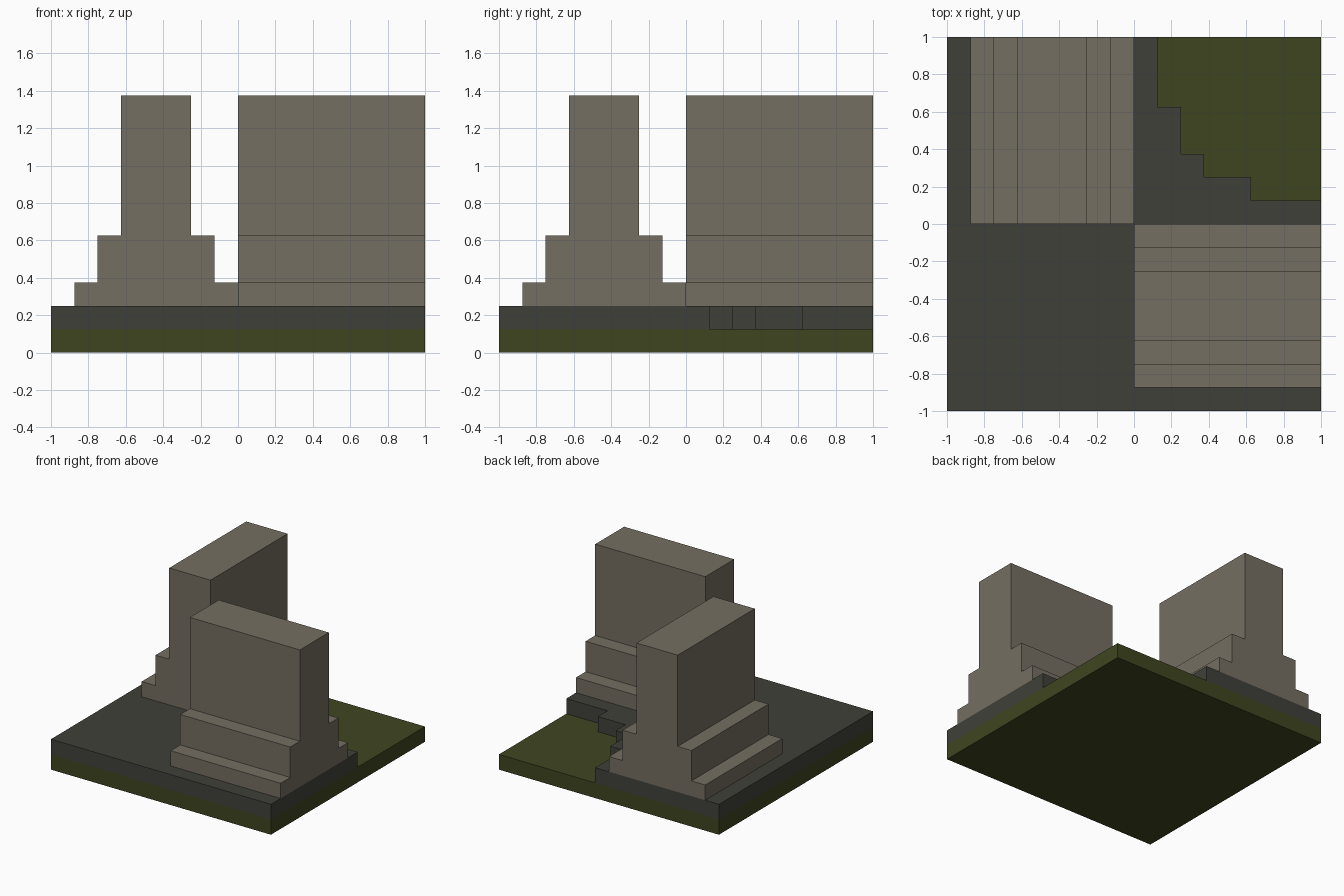
import bpy
import bmesh
from mathutils import Vector

cube = bpy.data.objects.get("Cube")
if cube:
    bpy.data.objects.remove(cube, do_unlink=True)


def material(name, rgb):
    mat = bpy.data.materials.new(name)
    mat.use_nodes = True
    mat.diffuse_color = (*rgb, 1)
    mat.node_tree.nodes["Principled BSDF"].inputs["Base Color"].default_value = (*rgb, 1)
    return mat


def prism(name, points, extrusion, mat):
    """Extrude a flat outline along a vector into a closed solid."""
    bm = bmesh.new()
    face = bm.faces.new([bm.verts.new(p) for p in points])
    result = bmesh.ops.extrude_face_region(bm, geom=[face], use_keep_orig=True)
    verts = [g for g in result["geom"] if isinstance(g, bmesh.types.BMVert)]
    bmesh.ops.translate(bm, verts=verts, vec=Vector(extrusion))
    bmesh.ops.recalc_face_normals(bm, faces=bm.faces)
    mesh = bpy.data.meshes.new(name)
    bm.to_mesh(mesh)
    bm.free()
    mesh.materials.append(mat)
    obj = bpy.data.objects.new(name, mesh)
    bpy.context.collection.objects.link(obj)
    return obj


stone = material("warm_grey_stone", (0.178, 0.156, 0.122))
paving = material("dark_grey_paving", (0.051, 0.051, 0.042))
grass = material("olive_grass", (0.051, 0.060, 0.0152))

# Square grass slab
square = [(-1, -1, 0), (1, -1, 0), (1, 1, 0), (-1, 1, 0)]
prism("grass_base", square, (0, 0, 0.125), grass)

# Paving layer with a stepped cut-out in the back left corner
outline = [(-1, -1), (1, -1), (1, 0.125), (0.625, 0.125), (0.625, 0.25),
           (0.375, 0.25), (0.375, 0.375), (0.25, 0.375), (0.25, 0.625),
           (0.125, 0.625), (0.125, 1), (-1, 1)]
prism("paving", [(x, y, 0.125) for x, y in outline], (0, 0, 0.125), paving)

# Symmetrical stepped wall section: half width and height, from foot to top
centre = -0.4375
half = [(0.4375, 0.25), (0.4375, 0.375), (0.3125, 0.375),
        (0.3125, 0.625), (0.1875, 0.625), (0.1875, 1.375)]
section = ([(centre + w, z) for w, z in half]
           + [(centre - w, z) for w, z in reversed(half)])

# Two walls at right angles
prism("back_right_wall", [(s, 0, z) for s, z in section], (0, 1, 0), stone)
prism("front_left_wall", [(0, s, z) for s, z in section], (1, 0, 0), stone)
